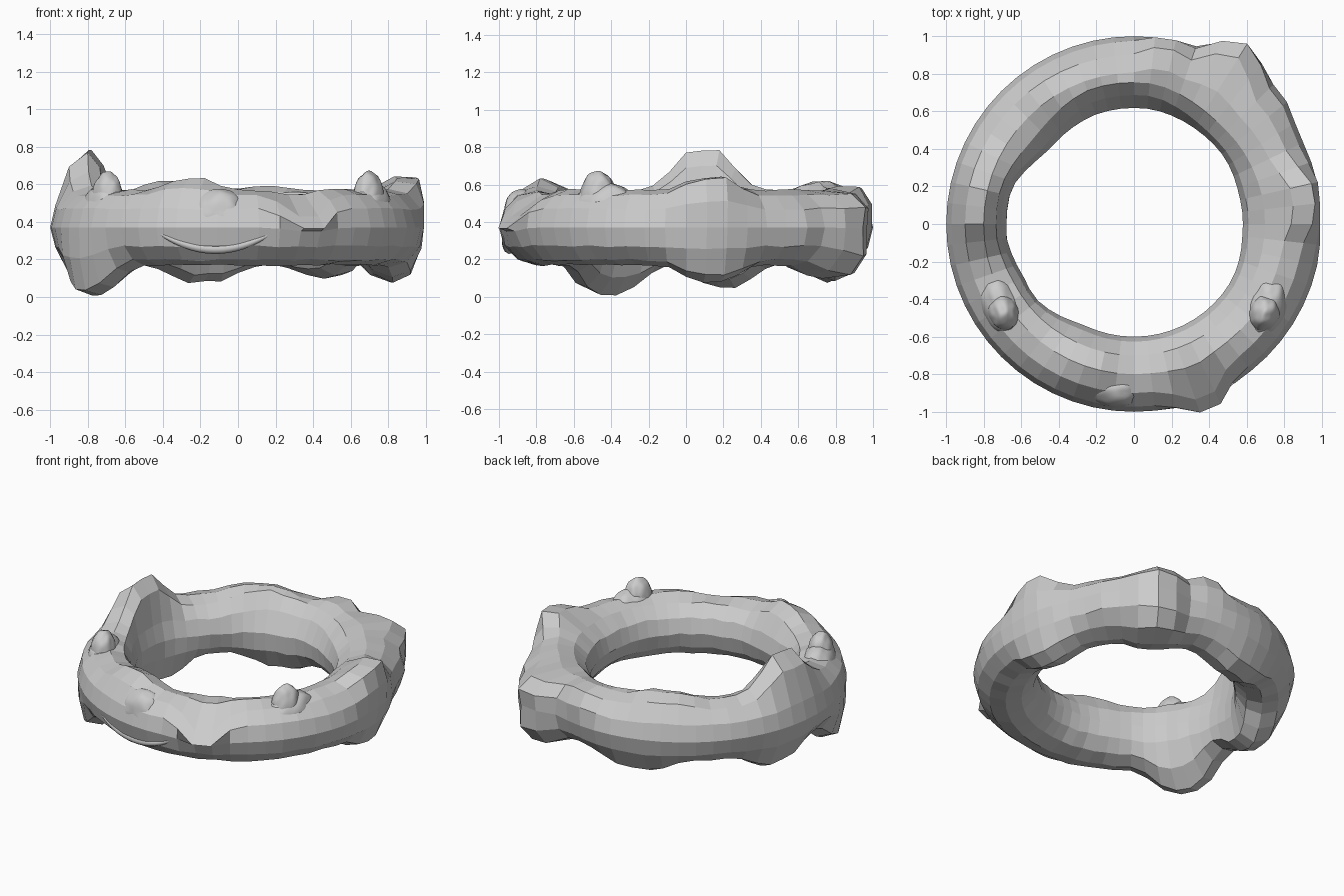
import bpy, bmesh, random
from math import sin, cos, pi, radians, sqrt
from mathutils import Vector, Matrix, noise

if "Cube" in bpy.data.objects:
    bpy.data.objects.remove(bpy.data.objects["Cube"])

random.seed(4)

# Sculpted lumps: (ring angle, section angle, out, up, ring width, section width)
# section angle: 0 outer side, 90 top, 180 inner side, 270 bottom
LUMPS = [
    (173, 90, 0, .21, 24, 70),       # tall crest on the left
    (175, 170, .08, 0, 40, 85),      # thinner inner wall there
    (208, 180, .03, 0, 28, 80),
    (222, 180, .03, 0, 25, 80),
    (95, 140, .06, .03, 50, 60),     # steep inner wall at the back
    (8, 65, .07, .09, 18, 60),       # right spike
    (5, 180, -.02, 0, 40, 80),
    (115, 90, 0, .05, 24, 80),       # back hump
    (79, 60, .05, .04, 14, 60),
    (59, 40, .14, .01, 13, 70),      # back right corner
    (59, -50, .13, -.04, 13, 70),
    (46, 0, .05, 0, 20, 100),
    (252, 90, 0, .06, 20, 60),       # brow above the nose
    (292, 45, .09, -.11, 14, 60),    # front fold
    (209, 280, .06, -.16, 23, 80),   # underside feet
    (165, 270, 0, -.12, 23, 80),
    (104, 270, 0, -.09, 26, 80),
    (9, 270, .03, -.09, 21, 80),
    (58, 270, 0, -.05, 18, 80),
]


def falloff(a, b, width):
    d = abs((a - b + 180) % 360 - 180)
    return 0 if d >= width else min(1, .6 * (1 + cos(pi * d / width)))


def add_object(name, bm, smooth=False):
    mesh = bpy.data.meshes.new(name)
    bmesh.ops.recalc_face_normals(bm, faces=bm.faces)
    for f in bm.faces:
        f.smooth = smooth
    bm.to_mesh(mesh)
    bm.free()
    ob = bpy.data.objects.new(name, mesh)
    bpy.context.collection.objects.link(ob)
    return ob


# Ring body: 12-sided tube pushed about by the lumps
SEG, SIDES = 56, 12
bm = bmesh.new()
rows = []
for i in range(SEG):
    t = 360 * i / SEG
    row = []
    for j in range(SIDES):
        p = 360 * j / SIDES
        r = .8 + .2 * cos(radians(p))
        z = .37 + .2 * sin(radians(p))
        for lt, lp, out, up, wt, wp in LUMPS:
            w = falloff(t, lt, wt) * falloff(p, lp, wp)
            r += out * w
            z += up * w
        if j:
            z += random.uniform(-.006, .006)
        # keep the right side inside the overall width
        x, y = r * cos(radians(t)), r * sin(radians(t))
        row.append(bm.verts.new((min(x, .99), y, max(z, 0))))
    rows.append(row)
for i in range(SEG):
    a, b = rows[i], rows[(i + 1) % SEG]
    for j in range(SIDES):
        k = (j + 1) % SIDES
        bm.faces.new((a[j], b[j], b[k], a[k]))
add_object("ring_body", bm)


# Lumpy blobs for the facial features
def blob(name, loc, size, turn=0, taper=0):
    bm = bmesh.new()
    bmesh.ops.create_icosphere(bm, subdivisions=4, radius=1)
    for v in bm.verts:
        v.co *= 1 + .08 * noise.noise(v.co * 2.2 + Vector(loc) * 5)
        s = 1 - taper * v.co.z
        v.co.x *= s
        v.co.y *= s
    m = Matrix.Translation(loc) @ Matrix.Rotation(radians(turn), 4, 'Z') @ Matrix.Diagonal((*size, 1))
    bmesh.ops.transform(bm, matrix=m, verts=bm.verts)
    return add_object(name, bm, True)


for side, tag in ((-1, "left"), (1, "right")):
    blob(tag + "_eye", (side * .695, -.47, .54), (.08, .10, .13), side * -20, .1)
    blob(tag + "_eyelid", (side * .71, -.43, .49), (.105, .18, .12), side * -20, .15)
blob("nose", (-.1, -.875, .43), (.15, .105, .145))

# Smiling lip laid along the front of the ring
curve = bpy.data.curves.new("mouth", 'CURVE')
curve.dimensions = '3D'
curve.bevel_depth = .026
curve.bevel_resolution = 3
spline = curve.splines.new('POLY')
N = 24
spline.points.add(N)
for i in range(N + 1):
    u = 2 * i / N - 1
    x, z = -.12 + .29 * u, .255 + .08 * u * u
    big = .785 + sqrt(.04 - (z - .37) ** 2)
    spline.points[i].co = (x, -sqrt(big * big - x * x), z, 1)
    spline.points[i].radius = .3 + .7 * (1 - u * u)
bpy.context.collection.objects.link(bpy.data.objects.new("mouth", curve))
